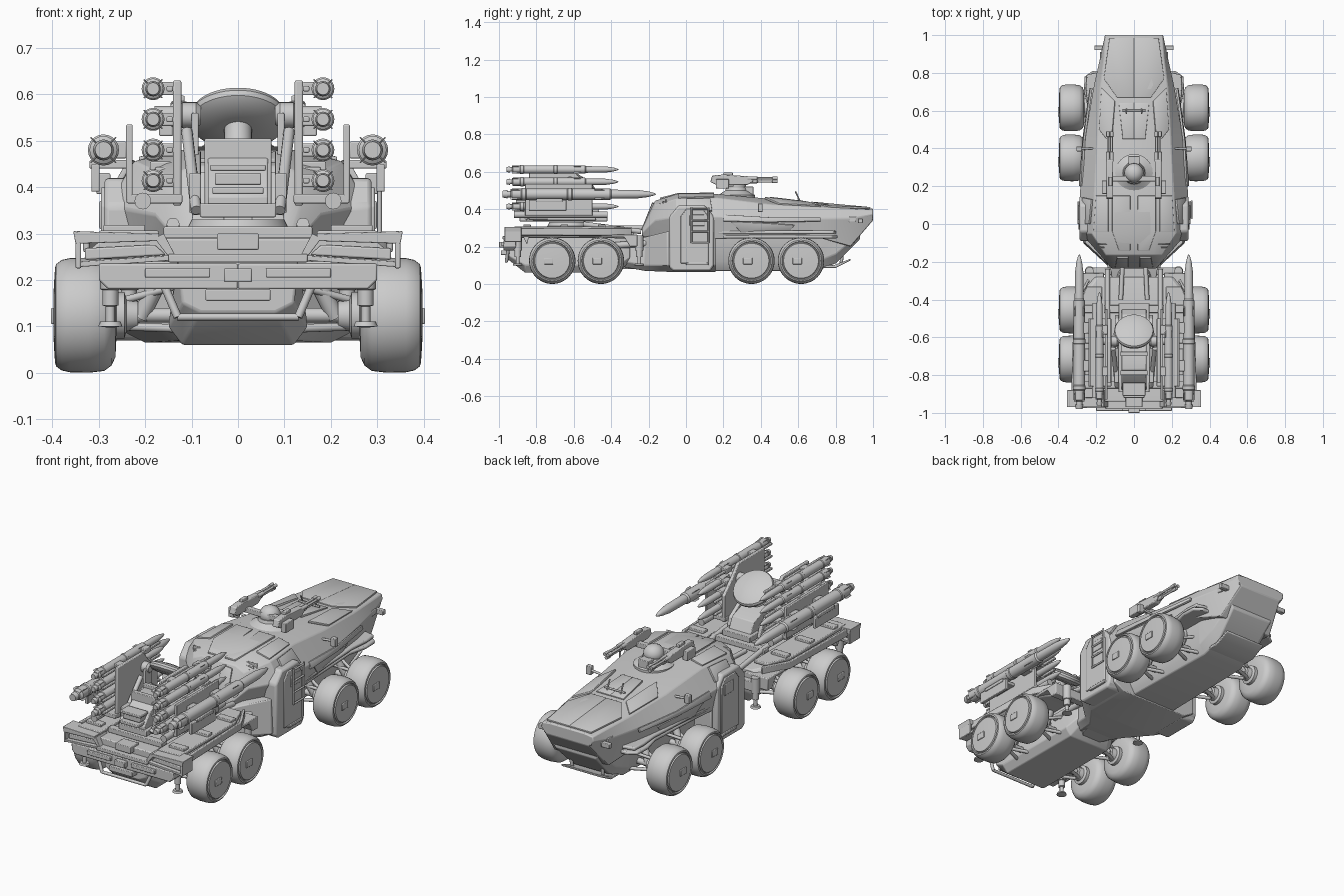
import bpy, bmesh, math
from mathutils import Vector

def finish(name, bm, mirror=False, bevel=0, solid=0):
    bmesh.ops.recalc_face_normals(bm, faces=bm.faces)
    me = bpy.data.meshes.new(name)
    for f in bm.faces:
        f.smooth = True
    bm.to_mesh(me)
    bm.free()
    me.set_sharp_from_angle(angle=math.radians(32))
    ob = bpy.data.objects.new(name, me)
    bpy.context.collection.objects.link(ob)
    if solid:
        m = ob.modifiers.new("Solid", 'SOLIDIFY')
        m.thickness, m.offset = solid, 0
    if bevel:
        m = ob.modifiers.new("Bevel", 'BEVEL')
        m.width, m.segments, m.limit_method = bevel, 2, 'ANGLE'
    if mirror:
        ob.modifiers.new("Mirror", 'MIRROR')

def skin(name, rings, mirror=False, bevel=0):
    bm = bmesh.new()
    rows = [[bm.verts.new(p) for p in r] for r in rings]
    for a, b in zip(rows, rows[1:]):
        for k in range(len(a)):
            bm.faces.new((a[k - 1], a[k], b[k], b[k - 1]))
    bm.faces.new(rows[0])
    bm.faces.new(rows[-1])
    finish(name, bm, mirror, bevel)

def prism(name, pts, rng, axis='X', mirror=True, bevel=0.004):
    put = {'X': lambda a, b, t: (t, a, b), 'Y': lambda a, b, t: (a, t, b), 'Z': lambda a, b, t: (a, b, t)}[axis]
    skin(name, [[put(a, b, t) for a, b in pts] for t in rng], mirror, bevel)

def boxes(*table):
    """Each row: name, half width or x range (mirrored), y range, z range."""
    for name, x, y, z in table:
        pts = [(y[0], z[0]), (y[1], z[0]), (y[1], z[1]), (y[0], z[1])]
        one = not isinstance(x, tuple)
        prism(name, pts, (-x, x) if one else x, 'X', not one, 0.003)

def lathe(name, origin, direction, prof, mirror=False, n=24):
    """Revolve (distance, radius) pairs around a direction."""
    q, o, s = Vector((0, 0, 1)).rotation_difference(Vector(direction)), Vector(origin), math.tau / n
    skin(name, [[o + q @ Vector((r * math.cos(k * s), r * math.sin(k * s), t)) for k in range(n)] for t, r in prof], mirror)

def rod(name, a, b, r, mirror=True, n=12):
    d = Vector(b) - Vector(a)
    lathe(name, a, d, [(0, r), (d.length, r)], mirror, n)

def loft(name, sections):
    """Skin symmetric sections (y, [(half width, z), ...])."""
    skin(name, [[(x, y, z) for x, z in s] + [(-x, y, z) for x, z in reversed(s)] for y, s in sections], False, 0.005)

def panel(name, pts, t=0.012):
    bm = bmesh.new()
    bm.faces.new([bm.verts.new(p) for p in pts])
    finish(name, bm, True, 0.002, t)

# Wheels, hubs, axles and suspension
tyre = [(0, .05), (.002, .09), (.01, .108), (.026, .12), (.06, .124), (.1, .123), (.118, .119), (.13, .11),
        (.132, .103), (.125, .1), (.125, .096), (.133, .093), (.136, .04), (.136, .001)]
for y in (.615, .35, -.455, -.715):
    lathe("wheel", (.262, y, .124), (1, 0, 0), tyre, True, 48)
    lathe("inner_hub", (.215, y, .124), (1, 0, 0), [(0, .03), (.025, .035), (.03, .05), (.05, .05)], True)
    boxes(("hub_plate", (.395, .403), (y - .045, y + .005), (.105, .14)))
    rod("axle", (-.25, y, .124), (.25, y, .124), .016, False)
    rod("spring_strut", (.21, y, .12), (.15, y - .03, .24), .019)
    for s in (-.05, .05):
        rod("wishbone", (.12, y + s, .095), (.25, y, .1), .009)
        rod("upper_wishbone", (.12, y + s, .19), (.25, y, .155), .008)

# Front hull, belly and cab floor
loft("upper_hull", [
    (-.235, [(.1, .25), (.12, .27), (.11, .29), (.09, .3)]),
    (-.165, [(.13, .25), (.18, .34), (.15, .42), (.1, .445)]),
    (-.05, [(.25, .24), (.28, .36), (.225, .455), (.12, .48)]),
    (.17, [(.26, .24), (.287, .36), (.21, .46), (.12, .48)]),
    (.45, [(.24, .25), (.26, .345), (.195, .425), (.1, .455)]),
    (.72, [(.205, .245), (.215, .35), (.18, .41), (.09, .43)]),
    (.88, [(.16, .2), (.18, .35), (.16, .4), (.1, .415)]),
    (1.0, [(.125, .34), (.155, .37), (.15, .395), (.1, .402)])])
loft("lower_hull", [(.1, [(.13, .07), (.16, .12), (.17, .27)]), (.7, [(.12, .07), (.15, .12), (.16, .27)]),
                    (.8, [(.11, .11), (.15, .16), (.16, .3)]), (.93, [(.12, .24), (.14, .27), (.15, .34)])])
loft("cab_floor", [(-.33, [(.08, .09), (.11, .12), (.11, .21)]), (-.22, [(.11, .07), (.14, .1), (.13, .25)]),
                   (-.1, [(.2, .065), (.27, .1), (.26, .28)]), (.16, [(.2, .065), (.26, .1), (.26, .28)])])

# Cab doors, ladder and step
prism("door_pod", [(-.09, .09), (-.07, .07), (.13, .07), (.15, .1), (.15, .36), (.1, .42), (-.04, .42), (-.09, .36)],
      (.2, .288), bevel=.01)
prism("door_leaf", [(-.03, .11), (.12, .11), (.12, .36), (.09, .4), (0, .4), (-.03, .36)], (.285, .295))
boxes(("door_window", (.29, .299), (.02, .1), (.31, .37)), ("door_step", (.27, .3), (0, .12), (.1, .115)))
for y in (.03, .12):
    rod("hand_rail", (.305, y, .22), (.305, y, .41), .005, False)
for z in (.22, .28, .34, .4):
    rod("ladder_rung", (.305, .03, z), (.305, .12, z), .005, False)

# Front fenders, side trim
for z, pts in ((.285, [(.15, .17), (.268, .17), (.262, .3), (.245, .62), (.255, .72), (.25, .79), (.15, .81)]),
               (.262, [(.15, .2), (.262, .2), (.255, .3), (.24, .6), (.265, .7), (.262, .78), (.22, .81), (.15, .81)])):
    prism("front_fender", pts, (z - .018, z), 'Z', bevel=.006)
panel("side_trim", [(.275, .2, .37), (.263, .45, .355), (.225, .72, .355), (.23, .72, .335), (.268, .45, .33), (.287, .2, .335)])
panel("side_plate", [(.275, .24, .335), (.258, .44, .325), (.235, .58, .315), (.228, .55, .28), (.255, .3, .27)])

# Hood armour, roof plates, windows and vents
panel("nose_panel", [(0, .985, .406), (.13, .985, .406), (.16, .77, .413), (.09, .67, .435), (0, .67, .435)], .01)
panel("hood_side_plate", [(.1, .65, .436), (.17, .72, .414), (.185, .5, .426), (.12, .42, .46)])
panel("hood_centre", [(0, .64, .437), (.08, .64, .437), (.06, .45, .46), (0, .45, .46)])
panel("roof_plate", [(.02, .15, .482), (.115, .15, .482), (.115, -.04, .482), (.08, -.14, .455), (.02, -.14, .455)])
panel("roof_side_plate", [(.135, .15, .48), (.2, .15, .463), (.213, -.04, .459), (.135, -.04, .478)])
panel("side_window", [(.27, .0, .39), (.27, .14, .39), (.222, .13, .456), (.234, .0, .453)])
panel("rear_cab_plate", [(.03, -.175, .435), (.09, -.175, .43), (.1, -.225, .31), (.03, -.225, .31)])
for i in range(4):
    boxes(("cab_vent", (.12, .19 - .012 * i), (-.111 - .015 * i, -.103 - .015 * i), (.38 - .01 * i, .455 - .012 * i)))
boxes(("headlight", (.16, .18), (.87, .91), (.33, .36)), ("nose_lip", .14, (.96, 1.0), (.345, .36)),
      ("nose_mirror", (.16, .21), (.92, .945), (.325, .35)), ("wing_mirror", (.275, .305), (.385, .41), (.385, .43)))
prism("nose_skid", [(.72, .085), (.8, .085), (.88, .125), (.88, .135), (.79, .1), (.72, .1)], (-.12, .12), 'X', False)
rod("skid_stay", (.09, .83, .11), (.1, .84, .22), .009)
rod("mirror_arm", (.2, .4, .4), (.29, .4, .41), .006)
rod("hood_bar", (-.06, .6, .455), (.06, .6, .455), .005, False)
rod("whip_aerial", (.04, .61, .44), (.04, .585, .495), .004)

# Gun turret on the roof
lathe("turret_ring", (0, .27, .455), (0, 0, 1), [(0, .1), (.02, .1), (.028, .085), (.045, .06), (.06, .055)])
lathe("turret_ball", (0, .27, .5), (0, 0, 1), [(0, .045), (.02, .052), (.04, .05), (.06, .036), (.07, .015)])
prism("gun_body", [(.13, .545), (.16, .53), (.33, .53), (.36, .55), (.34, .575), (.2, .585), (.14, .58)], (.11, .145))
boxes(("gun_yoke", .13, (.225, .255), (.52, .545)), ("ammo_box", (.14, .17), (.16, .23), (.51, .56)),
      ("turret_sight", .03, (.29, .36), (.47, .52)), ("gun_sight", (.115, .135), (.2, .25), (.58, .597)))
for x, z in ((.118, .565), (.138, .565), (.128, .548)):
    lathe("gun_barrel", (x, .33, z), (0, 1, 0), [(0, .01), (.05, .01), (.055, .006), (.13, .006), (.132, .009), (.16, .009)], True, 12)

# Articulated joint, rams and hoses between the halves
lathe("joint_drum", (0, -.28, .08), (0, 0, 1), [(0, .08), (.02, .09), (.15, .09), (.17, .08)])
rod("drive_shaft", (0, -.5, .14), (0, -.2, .14), .035, False)
rod("steering_ram", (.14, -.46, .2), (.12, -.18, .22), .018)
rod("hose", (.07, -.4, .3), (.06, -.2, .3), .012)
rod("deck_ram", (.14, -.55, .32), (.14, -.24, .28), .014)

# Rear chassis, deck, skirts and rails
loft("rear_belly", [(-.95, [(.08, .13), (.12, .15), (.13, .24)]), (-.86, [(.12, .06), (.15, .1), (.13, .25)]),
                    (-.36, [(.12, .06), (.15, .1), (.13, .25)]), (-.3, [(.09, .12), (.12, .14), (.12, .25)])])
loft("rear_deck", [(-.94, [(.29, .245), (.32, .265), (.29, .29)]), (-.4, [(.28, .245), (.31, .265), (.28, .29)]),
                   (-.28, [(.2, .24), (.22, .255), (.19, .275)])])
prism("deck_side_panel", [(.17, -.92), (.3, -.92), (.3, -.45), (.25, -.33), (.17, -.33)], (.288, .306), 'Z')
prism("deck_edge_rail", [(.32, -.94), (.334, -.94), (.318, -.42), (.245, -.29), (.235, -.3), (.305, -.43)], (.26, .3), 'Z')
prism("side_skirt", [(-.87, .25), (-.85, .21), (-.84, .25), (-.33, .25), (-.3, .2), (-.26, .2), (-.26, .265), (-.87, .265)], (.16, .3))
for y in (-.85, -.65, -.45):
    boxes(("deck_clamp", (.2, .29), (y - .02, y + .02), (.3, .318)), ("deck_rib", .16, (y - .02, y + .02), (.29, .315)))

# Tail bumper, lamp frames and stabiliser jacks
prism("tail_bumper", [(0, .18), (.28, .18), (.3, .2), (.3, .235), (0, .235)], (-.975, -.91), 'Y')
boxes(("bumper_centre", .03, (-1.0, -.96), (.195, .225)), ("tow_block", .07, (-.99, -.93), (.155, .18)),
      ("bumper_pad", (.06, .2), (-.99, -.96), (.205, .225)), ("tail_step", .15, (-.98, -.9), (.238, .256)),
      ("tail_wing", (.338, .35), (-.97, -.88), (.225, .305)), ("winch", .045, (-.97, -.9), (.265, .3)))
for z in ([(.13, .243), (.34, .228), (.34, .24), (.15, .253)], [(.17, .284), (.35, .278), (.355, .305), (.17, .3)],
          [(.13, .243), (.15, .25), (.18, .29), (.16, .3)]):
    prism("lamp_frame", z, (-.97, -.88), 'Y', bevel=.002)
prism("tail_lamp", [(.155, .254), (.33, .243), (.33, .268), (.18, .276)], (-.955, -.9), 'Y')
rod("tail_bar", (-.13, -.96, .12), (.13, -.96, .12), .008, False)
rod("tail_brace", (.13, -.96, .12), (.16, -.95, .19), .009)
for x, y in ((.275, -.9), (.235, -.25)):
    lathe("jack_leg", (x, y, .26), (0, 0, -1), [(0, .022), (.08, .022), (.082, .017), (.115, .017), (.117, .01), (.15, .01),
                                              (.15, .022), (.16, .026), (.162, .01)], True, 16)
    boxes(("jack_mount", (.12, x), (y - .02, y + .02), (.19, .24)))

# Launcher pedestal
lathe("turntable", (0, -.63, .28), (0, 0, 1), [(0, .12), (.025, .12), (.03, .11), (.05, .1)], False, 40)
prism("launcher_core", [(-.88, .34), (-.88, .38), (-.83, .44), (-.77, .485), (-.68, .49), (-.48, .42), (-.44, .34)], (-.065, .065), 'X', False)
boxes(("core_rear_hatch", .055, (-.92, -.86), (.385, .4)), ("core_rear_window", .05, (-.9, -.83), (.405, .43)),
      ("core_rear_cap", .06, (-.91, -.84), (.435, .448)), ("core_base", .082, (-.89, -.42), (.335, .365)),
      ("core_rib", .072, (-.8, -.775), (.36, .505)), ("core_rib", .072, (-.7, -.675), (.36, .505)),
      ("core_pod", (.08, .105), (-.84, -.74), (.345, .43)), ("cheek_post", (.085, .1), (-.66, -.6), (.36, .56)))
prism("side_cheek", [(-.82, .34), (-.8, .41), (-.7, .46), (-.62, .48), (-.5, .4), (-.48, .34)], (.08, .1))
lathe("elevation_axle", (.08, -.62, .555), (1, 0, 0), [(0, .02), (.01, .028), (.04, .028), (.045, .02), (.1, .02)], True)
rod("lift_ram", (.09, -.86, .35), (.11, -.66, .52), .012)

# Tilted radar dish
lathe("radar_dish", (0, -.585, .525), (0, .56, .83), [(0, .04), (.005, .085), (.018, .103), (.03, .105), (.04, .1), (.05, .075), (.056, .03), (.057, .001)], False, 48)
lathe("dish_neck", (0, -.6, .47), (0, .3, .95), [(0, .045), (.03, .03), (.065, .03)])

# Missile racks
prism("inner_rack", [(-.84, .36), (-.84, .63), (-.62, .63), (-.58, .58), (-.5, .5), (-.5, .36)], (.122, .14))
boxes(("outer_rack", (.227, .241), (-.86, -.5), (.37, .535)), ("rack_foot", (.12, .24), (-.86, -.5), (.365, .385)),
      ("outer_bracket", (.298, .316), (-.84, -.64), (.39, .45)), ("bracket_beam", (.23, .32), (-.8, -.66), (.44, .458)))

def missile(x, z, r, y0, y1, label):
    """Stepped missile pointing along +y with tail and mid fins."""
    n = y1 - y0
    prof = [(0, .6), (.03, .75), (.03, .55), (.05, .55), (.06, 1), (.12, 1), (.125, 1.12), (.15, 1.12), (.155, 1), (.42, 1),
            (.425, 1.1), (.45, 1.1), (.455, 1), (.7, 1), (.71, .8), (.88, .75), (.95, .5), (.99, .2), (1, .02)]
    lathe(label, (x, y0, z), (0, 1, 0), [(t * n, s * r) for t, s in prof], True, 20)
    for k in range(4):
        c, s = math.cos(math.pi * (k / 2 + .25)) * r, math.sin(math.pi * (k / 2 + .25)) * r
        for t in (.05, .6):
            panel(label + "_fin", [(x + c * q, y0 + (t + d) * n, z + s * q) for d, q in ((0, .7), (0, 1.3), (.04, 1.3), (.09, .7))], .003)

for z in (.612, .546, .48, .414):
    missile(.183, z, .022, -.96, -.36, "small_missile")
    boxes(*[("missile_clamp", (.138, .175), (y - .025, y + .025), (z - .014, z + .014)) for y in (-.78, -.56)],
          ("launch_rail", (.14, .154), (-.93, -.45), (z - .006, z + .006)))
missile(.29, .48, .03, -.98, -.16, "large_missile")
boxes(*[("large_missile_clamp", (.24, .285), (y - .03, y + .03), (.462, .498)) for y in (-.75, -.55)])
rod("lower_canister", (.205, -.92, .37), (.205, -.42, .37), .018)
